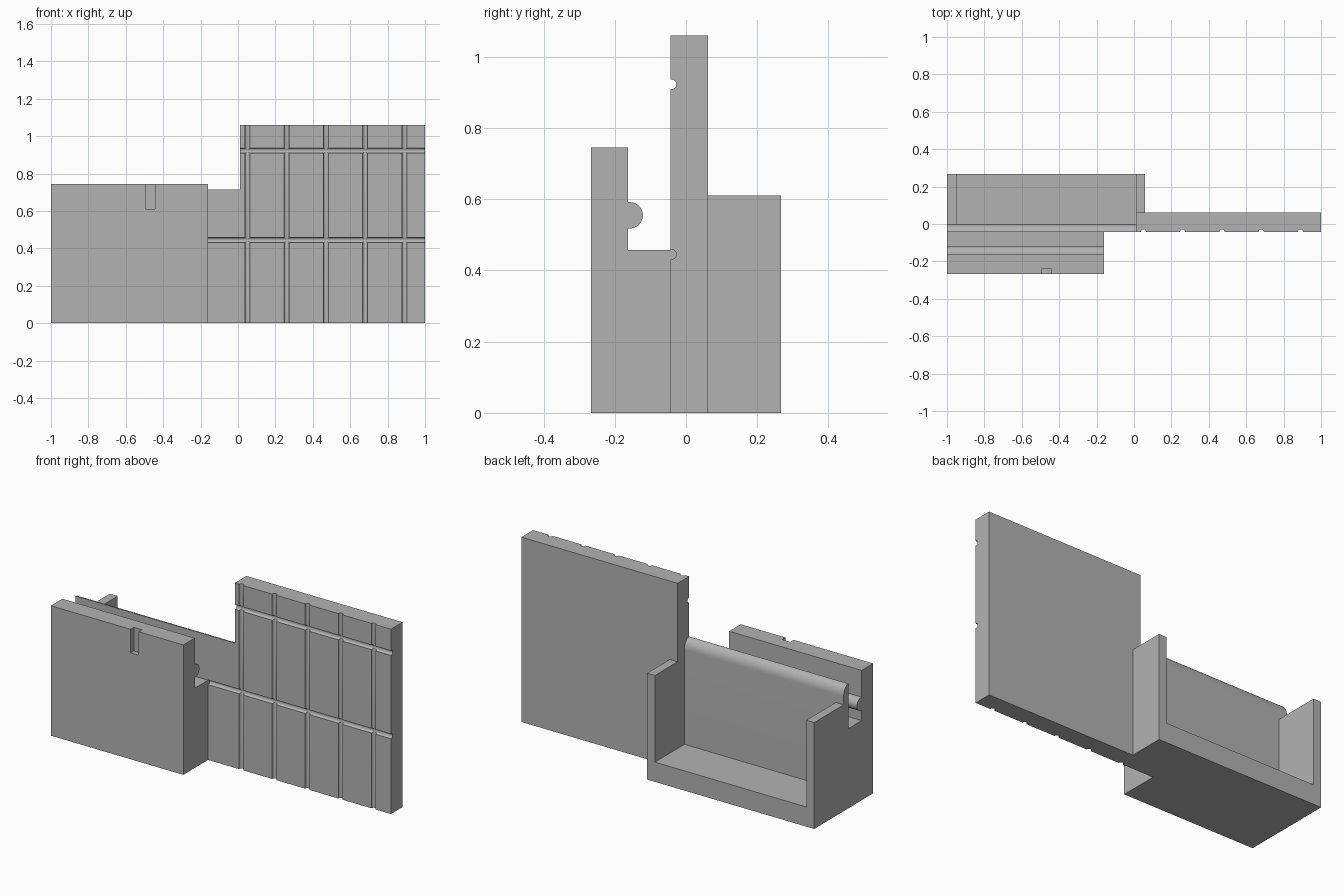
import bpy
import bmesh
from math import sin, cos, pi
from mathutils import Matrix

cube = bpy.data.objects.get("Cube")
if cube:
    bpy.data.objects.remove(cube, do_unlink=True)

# Single plain grey
grey = bpy.data.materials.new("plain_grey")
grey.use_nodes = True
GREY = (0.45, 0.45, 0.45, 1)
grey.diffuse_color = GREY
grey.node_tree.nodes["Principled BSDF"].inputs["Base Color"].default_value = GREY

FRONT, BACK = -0.267, 0.267      # overall depth
WALL_F, WALL_B = -0.043, 0.062   # tall panel faces
STEP_X, END_X = 0.01, -0.16      # panel start, clamp end


def finish(name, bm):
    bmesh.ops.recalc_face_normals(bm, faces=bm.faces)
    mesh = bpy.data.meshes.new(name)
    bm.to_mesh(mesh)
    bm.free()
    mesh.materials.append(grey)
    obj = bpy.data.objects.new(name, mesh)
    bpy.context.collection.objects.link(obj)
    return obj


def extrude_x(name, profile, x0, x1):
    """Extrude a (y, z) outline from x0 to x1."""
    bm = bmesh.new()
    face = bm.faces.new([bm.verts.new((x0, y, z)) for y, z in profile])
    side = bmesh.ops.extrude_face_region(bm, geom=[face])["geom"]
    verts = [g for g in side if isinstance(g, bmesh.types.BMVert)]
    bmesh.ops.translate(bm, verts=verts, vec=(x1 - x0, 0, 0))
    return finish(name, bm)


def box(name, x0, x1, y0, y1, z0, z1):
    return extrude_x(name, [(y0, z0), (y1, z0), (y1, z1), (y0, z1)], x0, x1)


def rod(name, radius, length, centre, axis):
    bm = bmesh.new()
    turn = Matrix.Rotation(pi / 2, 4, 'Y') if axis == 'X' else Matrix()
    bmesh.ops.create_cone(bm, cap_ends=True, segments=24, radius1=radius,
                          radius2=radius, depth=length,
                          matrix=Matrix.Translation(centre) @ turn)
    return finish(name, bm)


def activate(obj):
    bpy.ops.object.select_all(action='DESELECT')
    obj.select_set(True)
    bpy.context.view_layer.objects.active = obj


def cut(obj, cutter):
    cutter.hide_render = True
    activate(obj)
    mod = obj.modifiers.new("cut", 'BOOLEAN')
    mod.operation = 'DIFFERENCE'
    mod.solver = 'EXACT'
    mod.object = cutter
    bpy.ops.object.modifier_apply(modifier=mod.name)
    bpy.data.objects.remove(cutter, do_unlink=True)


# Front clamp: upright jaw with a rounded rib and a low saddle
JAW_B, SADDLE = -0.163, 0.457
rib = [(-0.158 + 0.037 * cos(a), 0.555 + 0.037 * sin(a))
       for a in [pi * (i / 16 - 0.5) for i in range(17)]]
clamp = extrude_x("front_clamp",
                  [(FRONT, 0), (WALL_F, 0), (WALL_F, SADDLE), (JAW_B, SADDLE),
                   (JAW_B, 0.518)] + rib +
                  [(JAW_B, 0.592), (JAW_B, 0.745), (FRONT, 0.745)], -1, END_X)
cut(clamp, box("slot_cutter", -0.495, -0.443, FRONT - 0.05, -0.237, 0.61, 0.8))

# Tray: floor and thin wall with a rounded top back edge
FLOOR = 0.113
crown = [(WALL_F + 0.043 * cos(a), 0.655 + 0.06 * sin(a))
         for a in [pi / 2 * i / 10 for i in range(11)]]
tray = extrude_x("tray", [(WALL_F, 0), (BACK, 0), (BACK, FLOOR), (0, FLOOR)] + crown,
                 -1, STEP_X)

# Tray end cheeks
box("left_tray_cheek", STEP_X, 0.06, WALL_B, BACK, 0, 0.61)
box("right_tray_cheek", -1, -0.95, 0, BACK, FLOOR, 0.61)

# Tall panel with a grid of round grooves
panel = box("tall_panel", STEP_X, 1, WALL_F, WALL_B, 0, 1.06)
GROOVE = 0.0138
for i in range(5):
    cut(panel, rod("groove_cutter", GROOVE, 3, (0.05 + 0.21 * i, WALL_F + 0.001, 0.5), 'Z'))
for z in (0.445, 0.923):
    cut(panel, rod("groove_cutter", GROOVE, 3, (0.5, WALL_F + 0.002, z), 'X'))
cut(tray, rod("groove_cutter", GROOVE, 0.4, (END_X + 0.2, WALL_F + 0.002, 0.445), 'X'))

for obj in (clamp, tray, panel):
    activate(obj)
    bpy.ops.object.shade_smooth_by_angle(angle=pi / 6)
